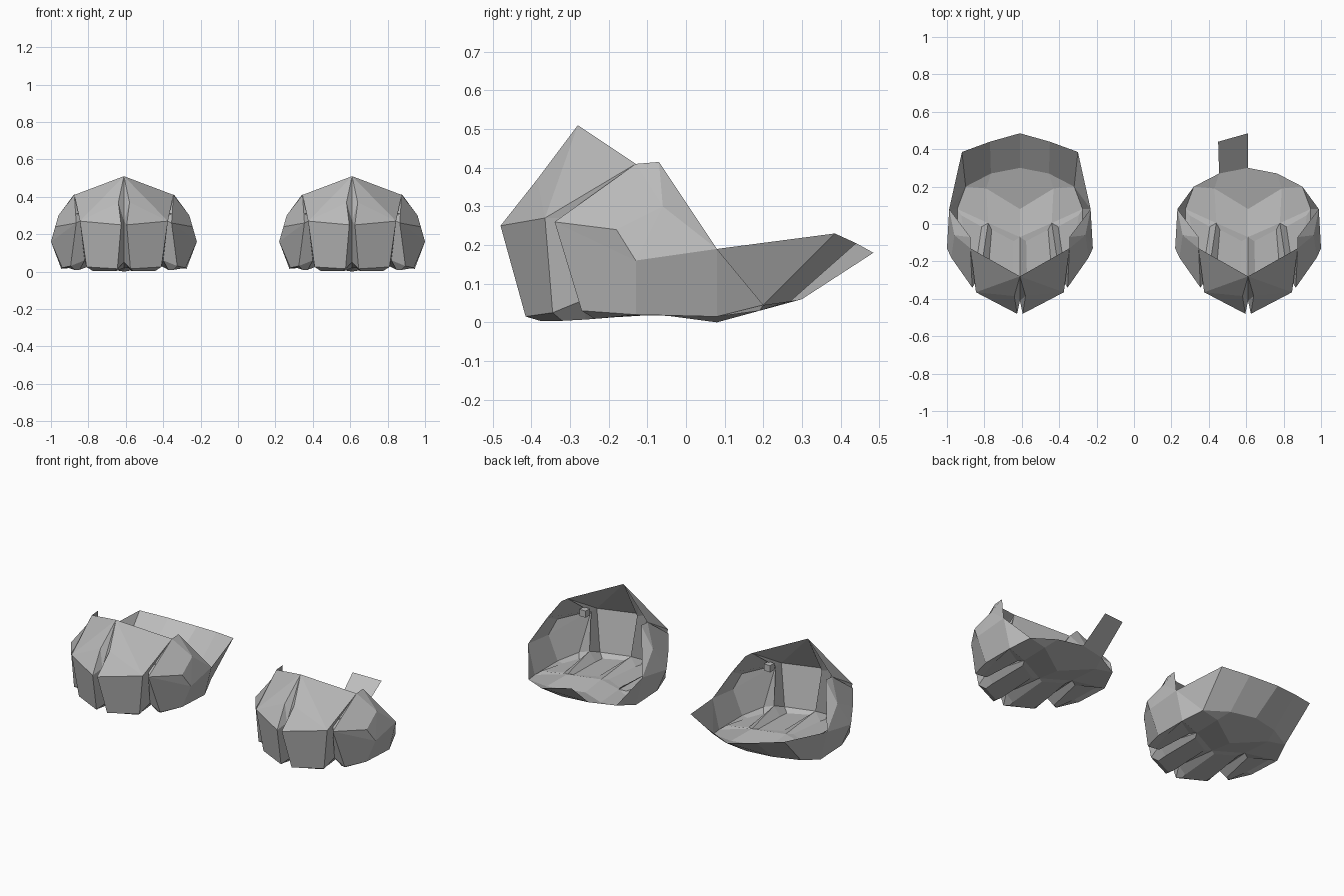
import bpy, bmesh
from mathutils import Vector

if "Cube" in bpy.data.objects:
    bpy.data.objects.remove(bpy.data.objects["Cube"])

grey = bpy.data.materials.new("plain_grey")
grey.use_nodes = True
grey.diffuse_color = (0.5, 0.5, 0.5, 1)
grey.node_tree.nodes["Principled BSDF"].inputs["Base Color"].default_value = (0.5, 0.5, 0.5, 1)

# Key points of one half of a boot, relative to its centre line
P = dict(
    peak=(0, -.28, .51), rim=(.265, -.13, .41), slit_edge=(.03, -.385, .37),
    knee_in=(.015, -.48, .25), knee_out=(.235, -.365, .27),
    toe_in=(.035, -.415, .015), toe_out=(.2, -.345, .025),
    mid_top=(0, -.41, .27), mid_low=(0, -.35, .05),
    gap_top=(.235, -.31, .27), gap_low=(.21, -.26, .06),
    side_rim=(.265, -.07, .415), shoulder=(.35, -.06, .3), cheek=(.367, -.18, .24),
    front_top=(.255, -.34, .26), front_low=(.285, -.27, .03),
    bulge=(.39, -.13, .16), bulge_low=(.33, -.13, .02),
    back_top=(.378, .08, .19), back_low=(.335, .08, .015),
    heel=(.29, .2, .045), heel_b=(.155, .27, .055), heel_c=(0, .3, .06),
    flap=(.31, .385, .23), flap_b=(.16, .44, .205), flap_c=(0, .485, .18),
    v_side=(.18, .19, .03), v_mid=(0, .08, 0), v_tip=(0, -.07, .02), joint=(.17, .005, .035),
)
CENTRE = Vector((0, -.05, .2))


def sheet(name, x, faces, sides=(1, -1), pads=()):
    """Build faces from named points on the given sides; pads bulge down under the toes."""
    bm = bmesh.new()
    for s in sides:
        verts = {}
        for i, names in enumerate(faces):
            for n in names.split():
                if n not in verts:
                    px, py, pz = P[n]
                    verts[n] = bm.verts.new((s * px, py, pz))
            f = bm.faces.new([verts[n] for n in names.split()])
            f.normal_update()
            if f.normal.dot(f.calc_center_median() - CENTRE) < 0:
                f.normal_flip()
            f.tag = i in pads
    sunk = [f for f in bm.faces if f.tag]
    if sunk:
        bmesh.ops.inset_individual(bm, faces=sunk, thickness=.04)
        for f in sunk:
            for v in f.verts:
                v.co.z = max(.004, .02 + .08 * (v.co.y + .1))
    bmesh.ops.remove_doubles(bm, verts=bm.verts, dist=.0005)
    finish(name, x, bm)


def finish(name, x, bm):
    mesh = bpy.data.meshes.new(name)
    bm.to_mesh(mesh)
    bm.free()
    mesh.materials.append(grey)
    ob = bpy.data.objects.new(name, mesh)
    ob.location.x = x
    bpy.context.collection.objects.link(ob)


for side, x in (("right", -.61), ("left", .61)):
    # Middle toe plates
    sheet(side + "_middle_plates", x, [
        "peak slit_edge knee_out", "slit_edge knee_in knee_out", "peak knee_out rim",
        "knee_in toe_in toe_out knee_out"])
    # Folded slits between the plates
    sheet(side + "_slit_walls", x, [
        "peak mid_top slit_edge", "slit_edge mid_top knee_in",
        "knee_in mid_top mid_low toe_in",
        "rim knee_out gap_top", "knee_out toe_out gap_low gap_top",
        "rim gap_top front_top", "front_top gap_top gap_low front_low"])
    # Outer plates wrapping to the back
    sheet(side + "_outer_plates", x, [
        "front_top rim shoulder cheek", "front_top cheek bulge",
        "front_top bulge bulge_low front_low", "cheek shoulder bulge",
        "shoulder back_top bulge", "bulge back_top back_low bulge_low",
        "rim side_rim shoulder", "side_rim back_top shoulder",
        "back_top heel back_low"])
    # Sole with a shallow heel wedge and bulging toe pads
    sheet(side + "_sole", x, [
        "heel_c heel_b v_side v_mid", "heel_b heel v_side",
        "v_mid v_side joint v_tip", "v_side heel back_low joint",
        "back_low bulge_low front_low gap_low joint",
        "v_tip joint gap_low toe_out toe_in mid_low"], pads=(4, 5))
    # Small pegs behind the slits
    bm = bmesh.new()
    for s in (1, -1):
        cube = bmesh.ops.create_cube(bm, size=.04)
        bmesh.ops.translate(bm, verts=cube["verts"], vec=(s * .235, -.25, .29))
    finish(side + "_pegs", x, bm)

# Full heel flap on one boot, single tab on the other
sheet("right_heel_flap", -.61, [
    "back_top flap heel", "heel flap flap_b heel_b", "heel_b flap_b flap_c heel_c"])
sheet("left_heel_tab", .61, ["heel_b flap_b flap_c heel_c"], sides=(-1,))
